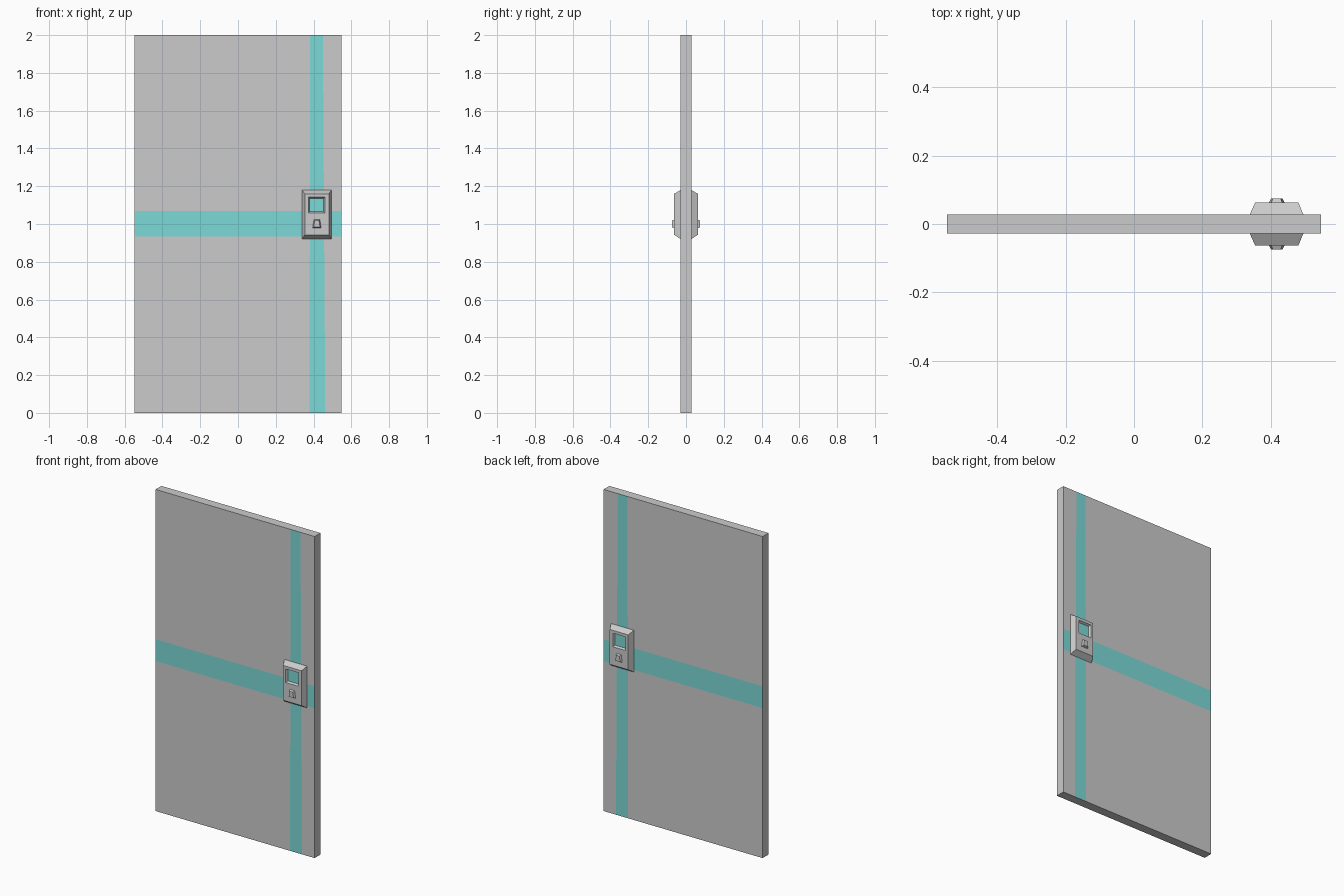
import bpy, bmesh

if "Cube" in bpy.data.objects:
    bpy.data.objects.remove(bpy.data.objects["Cube"])

teal = bpy.data.materials.new("teal")
teal.diffuse_color = (0.2, 0.7, 0.68, 1)
teal.use_nodes = True
teal.node_tree.nodes["Principled BSDF"].inputs["Base Color"].default_value = teal.diffuse_color
HX, HY, H = 0.547, 0.0285, 2.0      # door half width, half thickness, height


def add_object(name, bm, mirrored=False):
    bmesh.ops.recalc_face_normals(bm, faces=bm.faces)
    me = bpy.data.meshes.new(name)
    bm.to_mesh(me)
    bm.free()
    me.materials.append(None)
    me.materials.append(teal)
    ob = bpy.data.objects.new(name, me)
    bpy.context.collection.objects.link(ob)
    if mirrored:
        m = ob.modifiers.new("both_sides", 'MIRROR')
        m.use_axis = (False, True, False)
    return ob


def ring(y, x0, x1, z0, z1, taper=0.0):
    """Rectangle in the xz plane, with its top edge narrowed by taper."""
    return [(x0, y, z0), (x1, y, z0), (x1 - taper, y, z1), (x0 + taper, y, z1)]


def loft(name, rings, end_material=0):
    """Skin successive four-corner rings, cap both ends, mirror to the back."""
    bm = bmesh.new()
    vs = [[bm.verts.new(p) for p in r] for r in rings]
    for a, b in zip(vs, vs[1:]):
        for i in range(4):
            j = (i + 1) % 4
            bm.faces.new((a[i], a[j], b[j], b[i]))
    bm.faces.new(vs[0])
    bm.faces.new(vs[-1]).material_index = end_material
    return add_object(name, bm, mirrored=True)


# Door slab, cut along the borders of the flush coloured bands
bm = bmesh.new()
bmesh.ops.create_cube(bm, size=1)
for v in bm.verts:
    v.co = (v.co.x * 2 * HX, v.co.y * 2 * HY, (v.co.z + 0.5) * H)
slope = 0.009 / 2                    # vertical band widens towards the floor
left = lambda z: 0.378 + slope / 2 * z
right = lambda z: 0.462 - slope * 1.4 * z
cuts = [((0, 0, 0.933), (0, 0, 1)), ((0, 0, 1.068), (0, 0, 1)),
        ((left(0), 0, 0), (1, 0, -slope / 2)),
        ((right(0), 0, 0), (1, 0, slope * 1.4))]
for co, no in cuts:
    bmesh.ops.bisect_plane(bm, geom=bm.verts[:] + bm.edges[:] + bm.faces[:],
                           plane_co=co, plane_no=no)
for f in bm.faces:
    c = f.calc_center_median()
    if abs(f.normal.y) > 0.9 and (0.933 < c.z < 1.068 or left(c.z) < c.x < right(c.z)):
        f.material_index = 1
add_object("door_panel", bm)

# Bevelled lock housing with a recessed coloured screen
loft("lock_housing", [
    ring(-HY, 0.339, 0.495, 0.92, 1.18),
    ring(-0.0625, 0.354, 0.481, 0.943, 1.16),
    ring(-0.0625, 0.372, 0.460, 1.058, 1.142),
    ring(-0.050, 0.379, 0.453, 1.065, 1.135)], end_material=1)

# Small tapered latch knob below the screen
loft("latch_knob", [
    ring(-0.061, 0.394, 0.441, 0.977, 1.024, 0.007),
    ring(-0.0745, 0.401, 0.434, 0.983, 1.018, 0.005)])
